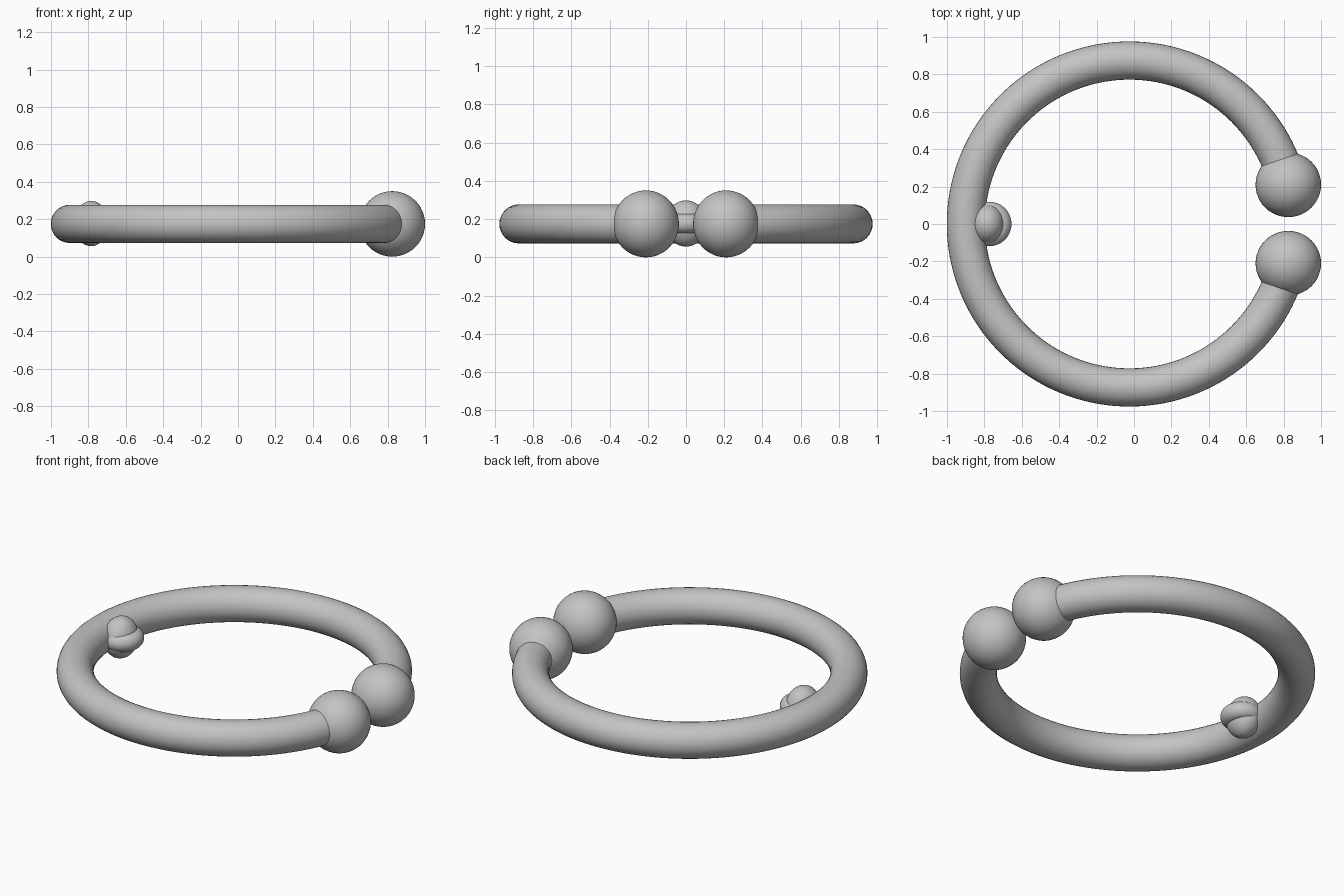
import bpy
import bmesh
import math
from mathutils import Matrix, Vector

cube = bpy.data.objects.get("Cube")
if cube:
    bpy.data.objects.remove(cube, do_unlink=True)

MID_Z = 0.175
CENTRE = Vector((-0.025, 0, MID_Z))
RADIUS = 0.874
TUBE = 0.102

grey = bpy.data.materials.new("plain_grey")
grey.use_nodes = True
grey.diffuse_color = (0.55, 0.55, 0.55, 1)
grey.node_tree.nodes["Principled BSDF"].inputs["Base Color"].default_value = (0.55, 0.55, 0.55, 1)


def finish(name, bm):
    bmesh.ops.recalc_face_normals(bm, faces=bm.faces)
    mesh = bpy.data.meshes.new(name)
    bm.to_mesh(mesh)
    bm.free()
    mesh.materials.append(grey)
    mesh.shade_smooth()
    obj = bpy.data.objects.new(name, mesh)
    bpy.context.collection.objects.link(obj)
    return obj


def ball(name, location, size):
    bm = bmesh.new()
    bmesh.ops.create_uvsphere(bm, u_segments=48, v_segments=24, radius=1)
    bmesh.ops.transform(bm, matrix=Matrix.LocRotScale(location, None, Vector(size)), verts=bm.verts)
    return finish(name, bm)


def swept_ring(name, centre, radius, tube, start, sweep, steps):
    """Spin a round section about the vertical axis through centre."""
    bm = bmesh.new()
    section = Matrix.Translation(centre) @ Matrix.Rotation(start, 4, "Z") \
        @ Matrix.Translation((radius, 0, 0)) @ Matrix.Rotation(math.pi / 2, 4, "X")
    bmesh.ops.create_circle(bm, segments=32, radius=tube, matrix=section)
    bmesh.ops.spin(bm, geom=bm.verts[:] + bm.edges[:], cent=centre, axis=(0, 0, 1),
                   angle=sweep, steps=steps)
    bmesh.ops.remove_doubles(bm, verts=bm.verts, dist=0.0001)
    return finish(name, bm)


# Open ring whose ends stop inside the end balls
gap = math.radians(14)
swept_ring("open_ring", CENTRE, RADIUS, TUBE, gap, math.tau - 2 * gap, 128)

# Ball on each end of the ring
for side, y in (("back", 0.21), ("front", -0.21)):
    ball(side + "_end_ball", Vector((0.825, y, MID_Z)), (0.175, 0.173, 0.175))

# Small inner bead with a rounded belt around it
ball("inner_bead", Vector((-0.785, 0, MID_Z + 0.002)), (0.093, 0.108, 0.121))
swept_ring("bead_belt", Vector((-0.774, 0, MID_Z + 0.002)), 0.068, 0.051, 0, math.tau, 48)
